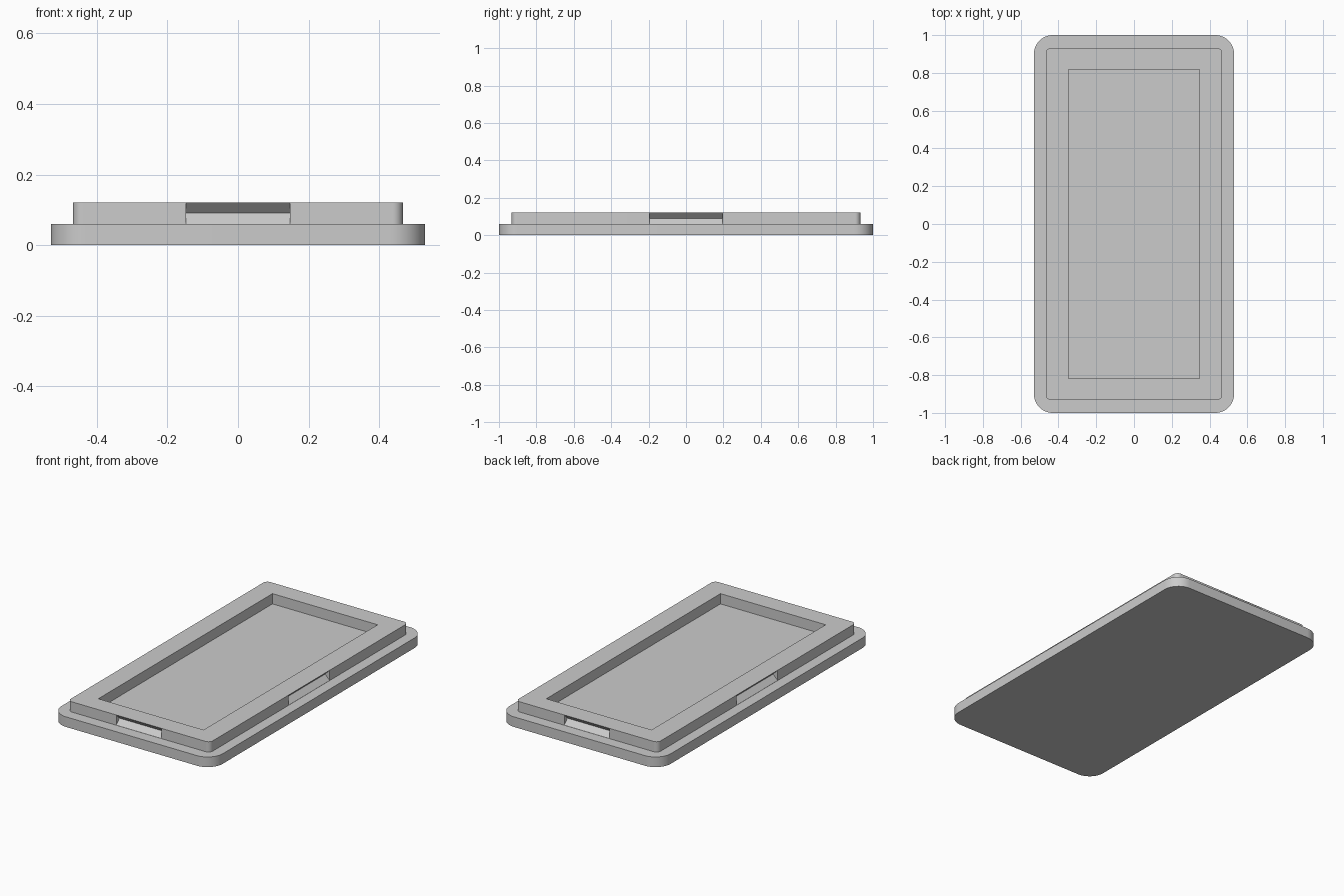
import bpy, bmesh, math

cube = bpy.data.objects.get("Cube")
if cube:
    bpy.data.objects.remove(cube, do_unlink=True)

BASE_TOP, LIP_TOP = 0.06, 0.121
LIP_X, LIP_Y = 0.467, 0.932

grey = bpy.data.materials.new("light grey plastic")
grey.use_nodes = True
colour = (0.6, 0.6, 0.6, 1)
grey.diffuse_color = colour
grey.node_tree.nodes["Principled BSDF"].inputs["Base Color"].default_value = colour


def prism(name, outline, direction):
    """Extrude a closed planar outline along a direction."""
    bm = bmesh.new()
    face = bm.faces.new([bm.verts.new(p) for p in outline])
    ext = bmesh.ops.extrude_face_region(bm, geom=[face])
    verts = [v for v in ext["geom"] if isinstance(v, bmesh.types.BMVert)]
    bmesh.ops.translate(bm, verts=verts, vec=direction)
    bmesh.ops.recalc_face_normals(bm, faces=bm.faces[:])
    mesh = bpy.data.meshes.new(name)
    bm.to_mesh(mesh)
    bm.free()
    mesh.materials.append(grey)
    obj = bpy.data.objects.new(name, mesh)
    bpy.context.collection.objects.link(obj)
    return obj


def rounded_slab(name, hx, hy, radius, z0, z1, steps=12):
    outline = []
    for i, (sx, sy) in enumerate([(1, 1), (-1, 1), (-1, -1), (1, -1)]):
        for k in range(steps + 1):
            a = math.pi / 2 * (i + k / steps)
            outline.append((sx * (hx - radius) + radius * math.cos(a),
                            sy * (hy - radius) + radius * math.sin(a), z0))
    return prism(name, outline, (0, 0, z1 - z0))


def activate(obj):
    bpy.ops.object.select_all(action="DESELECT")
    obj.select_set(True)
    bpy.context.view_layer.objects.active = obj


def cut(target, cutter):
    cutter.hide_render = True
    mod = target.modifiers.new("cut", "BOOLEAN")
    mod.operation, mod.solver, mod.object = "DIFFERENCE", "EXACT", cutter
    activate(target)
    bpy.ops.object.modifier_apply(modifier=mod.name)
    bpy.data.objects.remove(cutter, do_unlink=True)


# Base plate and raised rim
base = rounded_slab("base_plate", 0.53, 1.0, 0.1, 0, BASE_TOP)
rim = rounded_slab("raised_rim", LIP_X, LIP_Y, 0.028, BASE_TOP, LIP_TOP)

# Rectangular opening through the rim
hx, hy = 0.346, 0.818
cut(rim, prism("opening_cutter",
               [(-hx, -hy, 0), (hx, -hy, 0), (hx, hy, 0), (-hx, hy, 0)], (0, 0, 0.3)))

# V-shaped finger grooves in the middle of all four sides
mid, depth, out = (BASE_TOP + LIP_TOP) / 2, 0.03, 0.02
section = [(-depth, mid), (out, mid - depth - out), (out, mid + depth + out)]
for s in (-1, 1):
    half = 0.148
    cut(rim, prism("end_groove_cutter",
                   [(-half, s * (LIP_Y + d), z) for d, z in section], (2 * half, 0, 0)))
    half = 0.194
    cut(rim, prism("side_groove_cutter",
                   [(s * (LIP_X + d), -half, z) for d, z in section], (0, 2 * half, 0)))

for part in (base, rim):
    activate(part)
    bpy.ops.object.shade_smooth_by_angle(angle=math.radians(30))
